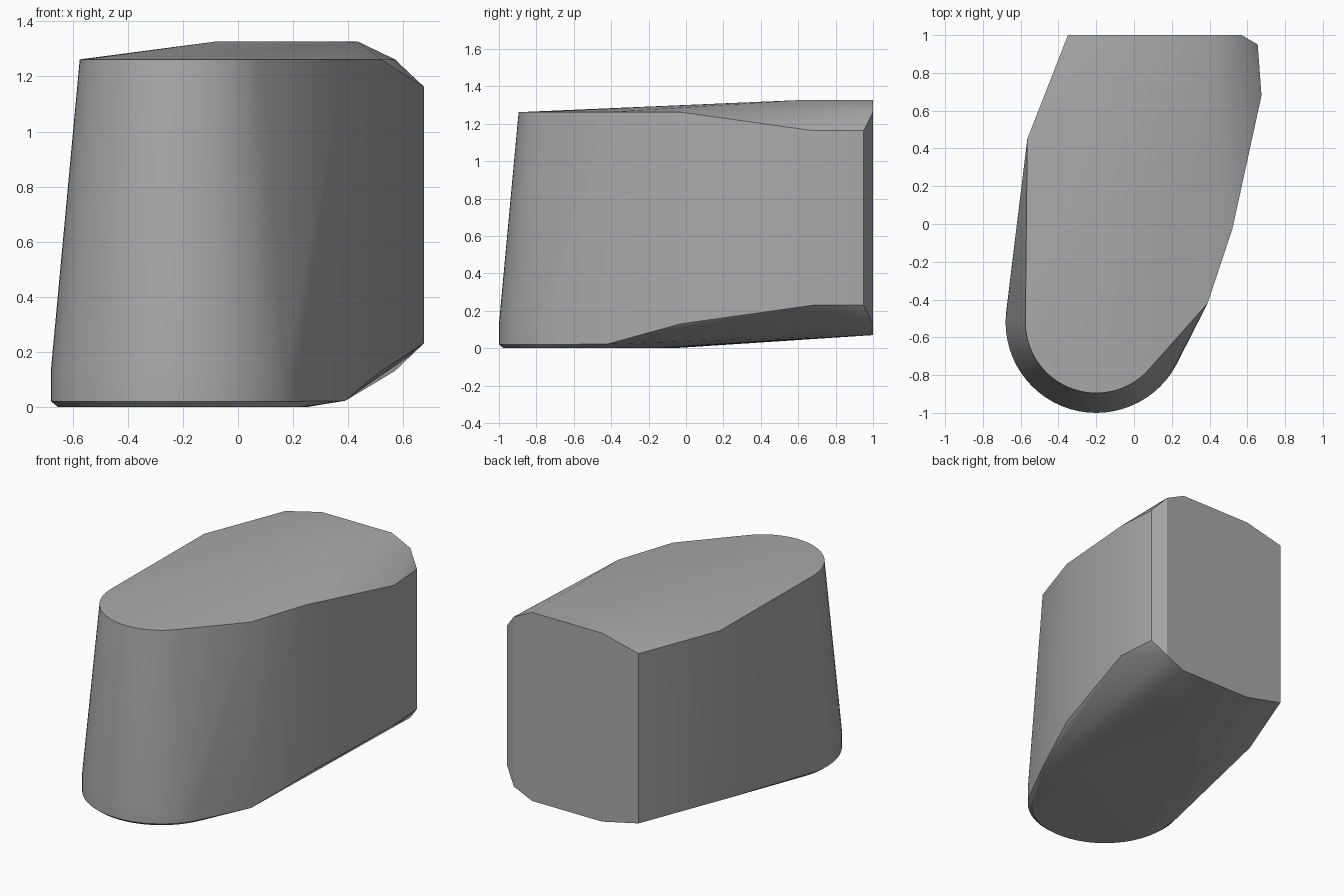
import bpy, bmesh, math

cube = bpy.data.objects.get("Cube")
if cube:
    bpy.data.objects.remove(cube, do_unlink=True)

# One plain grey for the whole body
grey = bpy.data.materials.new("stone grey")
grey.use_nodes = True
colour = (0.40, 0.40, 0.40, 1.0)
grey.diffuse_color = colour
grey.node_tree.nodes["Principled BSDF"].inputs["Base Color"].default_value = colour


def ring(radius, z, segments=64, centre=(-0.2, -0.52)):
    """Horizontal circle of points around the axis of the rounded nose."""
    steps = [2 * math.pi * i / segments for i in range(segments)]
    return [(centre[0] + radius * math.cos(a), centre[1] + radius * math.sin(a), z)
            for a in steps]


# Tapered round nose: chamfered foot, short straight base, narrower top
points = ring(0.455, 0.0) + ring(0.48, 0.02) + ring(0.48, 0.13) + ring(0.375, 1.262)

# Upright corners of the side and back walls: x, y, bottom z, top z
corners = [
    (0.39, -0.42, 0.022, 1.262),
    (0.52, -0.03, 0.13, 1.262),
    (0.675, 0.68, 0.23, 1.163),
    (0.655, 0.95, 0.23, 1.163),
    (0.57, 1.0, 0.13, 1.262),
    (-0.35, 1.0, 0.13, 1.262),
    (-0.565, 0.45, 0.13, 1.262),
    (0.435, 1.0, 0.07, 1.327),
    (-0.08, 1.0, 0.07, 1.327),
]
for x, y, low, high in corners:
    points += [(x, y, low), (x, y, high)]

# Raised flat area of the top
points += [(0.435, 0.62, 1.327), (-0.08, 0.72, 1.327)]

# Wrap everything in one convex skin
bm = bmesh.new()
for p in points:
    bm.verts.new(p)
hull = bmesh.ops.convex_hull(bm, input=bm.verts[:])
spare = {g for g in hull["geom_interior"] + hull["geom_unused"]
         if isinstance(g, bmesh.types.BMVert)}
bmesh.ops.delete(bm, geom=list(spare), context='VERTS')
bmesh.ops.dissolve_limit(bm, angle_limit=math.radians(0.3),
                         verts=bm.verts[:], edges=bm.edges[:])
bmesh.ops.recalc_face_normals(bm, faces=bm.faces[:])

mesh = bpy.data.meshes.new("rounded_body")
bm.to_mesh(mesh)
bm.free()
mesh.materials.append(grey)
body = bpy.data.objects.new("rounded_body", mesh)
bpy.context.collection.objects.link(body)

# Smooth nose and soft facets, crisp rims
bpy.ops.object.select_all(action='DESELECT')
body.select_set(True)
bpy.context.view_layer.objects.active = body
bpy.ops.object.shade_smooth_by_angle(angle=math.radians(30))
